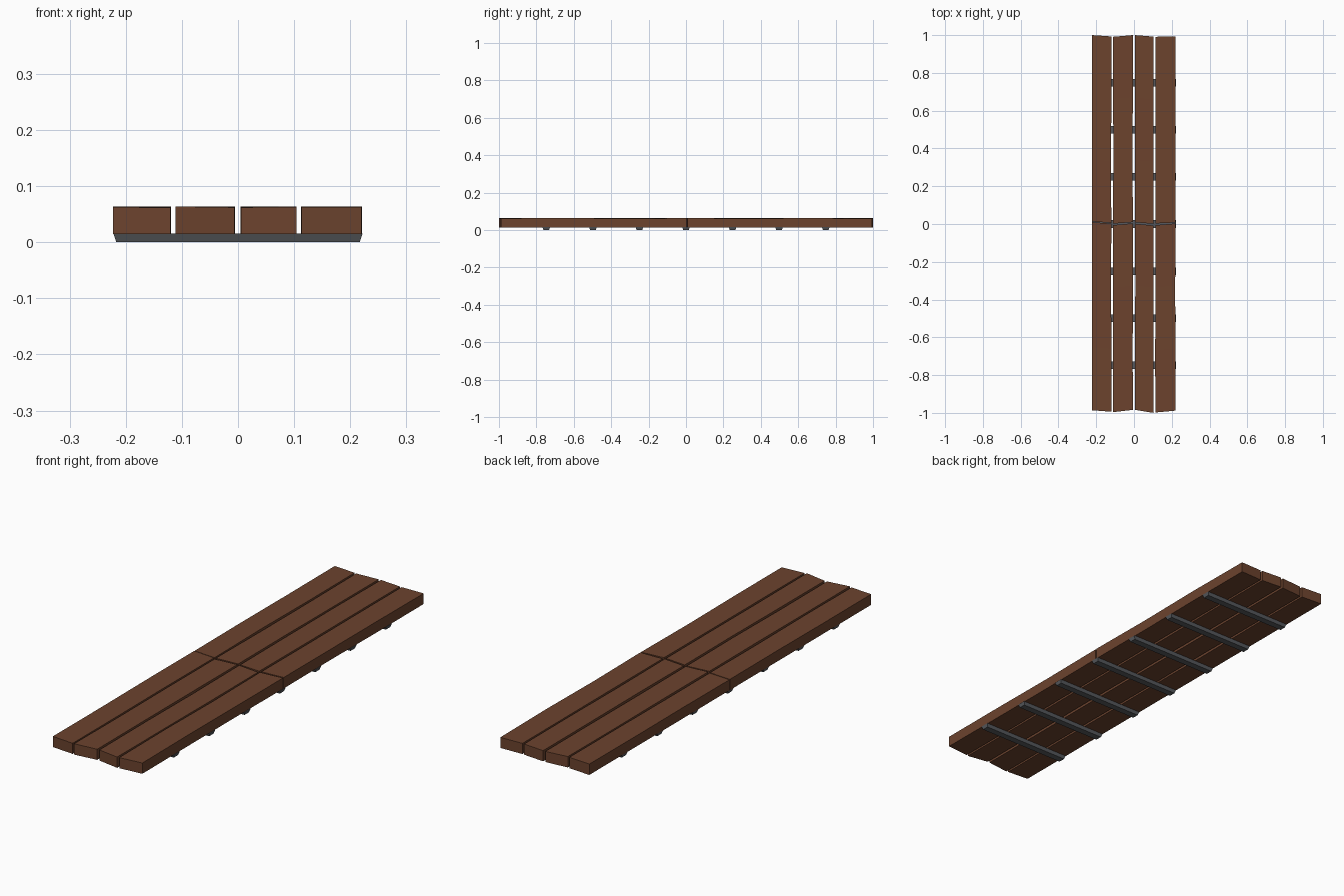
import bpy, bmesh, random

if "Cube" in bpy.data.objects:
    bpy.data.objects.remove(bpy.data.objects["Cube"])

random.seed(4)


def material(name, rgb):
    m = bpy.data.materials.new(name)
    m.diffuse_color = (*rgb, 1.0)
    m.use_nodes = True
    m.node_tree.nodes["Principled BSDF"].inputs["Base Color"].default_value = m.diffuse_color
    return m


wood = material("brown_wood", (0.150, 0.056, 0.027))
metal = material("dark_grey_metal", (0.095, 0.102, 0.112))


def finish(name, bm, mat):
    bmesh.ops.recalc_face_normals(bm, faces=bm.faces)
    mesh = bpy.data.meshes.new(name)
    bm.to_mesh(mesh)
    bm.free()
    mesh.materials.append(mat)
    obj = bpy.data.objects.new(name, mesh)
    bpy.context.collection.objects.link(obj)


def loft(name, rings, mat):
    """Skin a list of four-point rings and cap both ends."""
    bm = bmesh.new()
    loops = [[bm.verts.new(p) for p in ring] for ring in rings]
    for a, b in zip(loops, loops[1:]):
        for i in range(4):
            bm.faces.new((a[i], a[(i + 1) % 4], b[(i + 1) % 4], b[i]))
    bm.faces.new(loops[0])
    bm.faces.new(loops[-1])
    finish(name, bm, mat)


def plank(name, x0, x1, front, back):
    """Hand-cut board: slanted ends and slightly uneven long edges."""
    rings = []
    for i in range(4):
        t = i / 3
        yl = front[0] + (back[0] - front[0]) * t
        yr = front[1] + (back[1] - front[1]) * t
        inner = i in (1, 2)
        dl = random.uniform(0, 0.003) if inner else 0.001
        dr = random.uniform(0, 0.003) if inner else 0.001
        if x0 < -0.2:
            dl = 0
        zl, zr = (random.uniform(0.0620, 0.0640) for _ in range(2))
        rings.append([(x0 + dl, yl, 0.015), (x1 - dr, yr, 0.015),
                      (x1 - dr, yr, zr), (x0 + dl, yl, zl)])
    loft(name, rings, mat=wood)


# Deck boards: four columns, two rows, with zigzag ends
columns = [(-0.223, -0.119), (-0.112, -0.005), (0.004, 0.105), (0.112, 0.221)]
front_ends = [(-0.986, -0.994), (-0.996, -0.984), (-0.984, -1.0), (-0.998, -0.988)]
front_joint = [(0.010, 0.002), (-0.006, 0.004), (0.002, -0.008), (-0.006, 0.003)]
back_joint = [(0.013, 0.006), (0.002, 0.010), (0.009, 0.001), (0.003, 0.008)]
back_ends = [(1.0, 0.993), (0.991, 1.0), (1.0, 0.992), (0.991, 0.994)]
for i, (a, b) in enumerate(columns):
    plank(f"front_plank_{i + 1}", a, b, front_ends[i], front_joint[i])
    plank(f"back_plank_{i + 1}", a, b, back_joint[i], back_ends[i])

# Cross battens underneath, tapered toward the bottom
for i in range(7):
    y = (i - 3) * 0.249
    rings = []
    for z, hx, hy in ((0.0, 0.217, 0.015), (0.0152, 0.222, 0.020)):
        rings.append([(-hx, y - hy, z), (hx, y - hy, z), (hx, y + hy, z), (-hx, y + hy, z)])
    loft(f"batten_{i + 1}", rings, metal)
